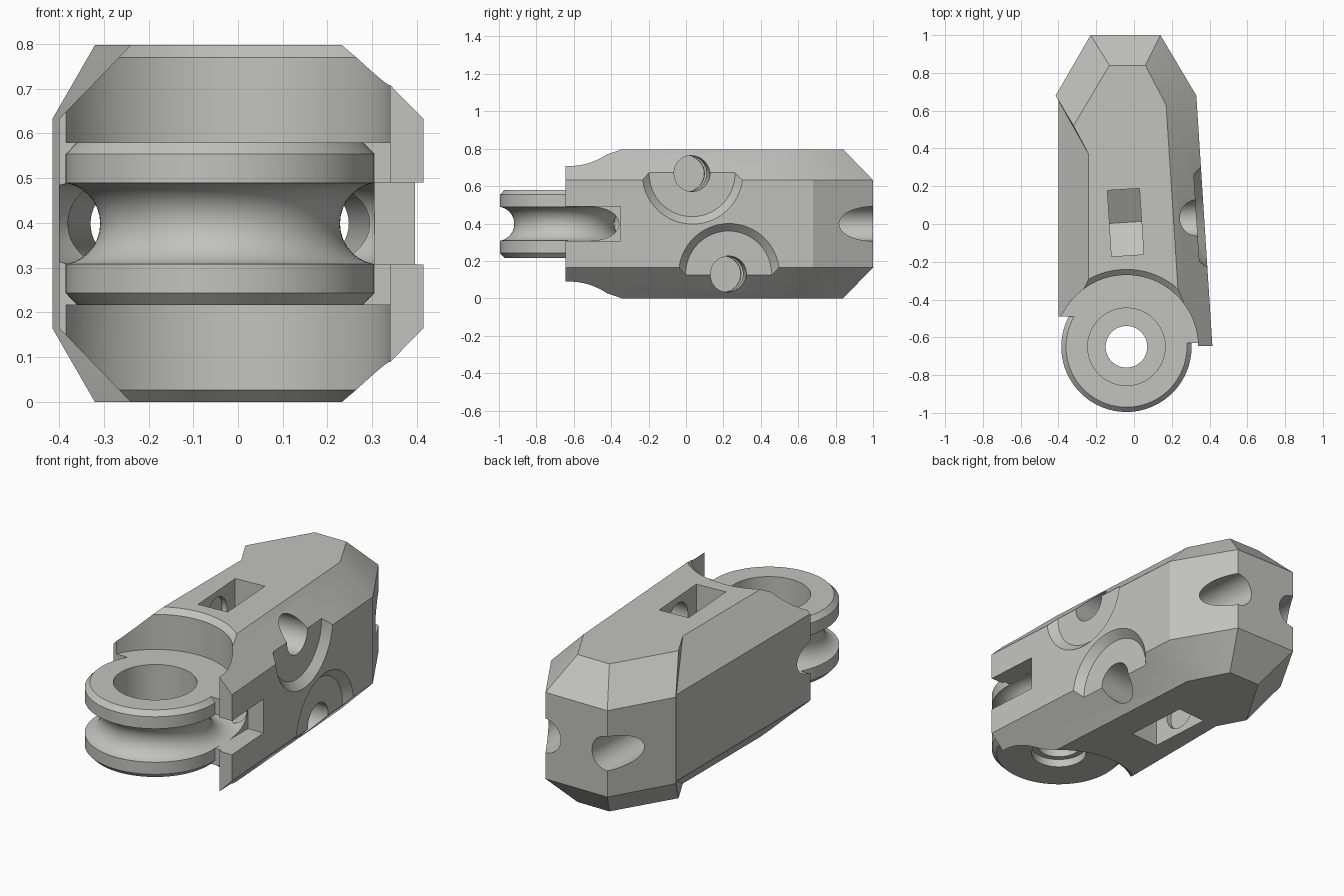
import bpy, bmesh, math
from mathutils import Vector, Matrix

if "Cube" in bpy.data.objects:
    bpy.data.objects.remove(bpy.data.objects["Cube"])

grey = bpy.data.materials.new("warm grey")
grey.diffuse_color = (0.54, 0.54, 0.51, 1)
grey.use_nodes = True
grey.node_tree.nodes["Principled BSDF"].inputs["Base Color"].default_value = grey.diffuse_color
HX, HY, MID = -0.04, -0.65, 0.3985      # hinge axis and mid height
TILT = math.radians(3.67)               # right flank leans by this angle


def make(name, bm):
    bmesh.ops.recalc_face_normals(bm, faces=bm.faces)
    me = bpy.data.meshes.new(name)
    bm.to_mesh(me)
    bm.free()
    ob = bpy.data.objects.new(name, me)
    bpy.context.collection.objects.link(ob)
    return ob


def hull(name, points):
    bm = bmesh.new()
    for p in points:
        bm.verts.new(p)
    res = bmesh.ops.convex_hull(bm, input=bm.verts)
    junk = {g for g in res["geom_interior"] + res["geom_unused"] if isinstance(g, bmesh.types.BMVert)}
    bmesh.ops.delete(bm, geom=list(junk), context='VERTS')
    bmesh.ops.dissolve_limit(bm, angle_limit=0.01, verts=bm.verts, edges=bm.edges)
    return make(name, bm)


def box(name, x0, x1, y0, y1, z0, z1):
    return hull(name, [(x, y, z) for x in (x0, x1) for y in (y0, y1) for z in (z0, z1)])


def revolve(name, profile, closed=False, n=96):
    """Turn an (r, z) profile about the hinge axis."""
    bm = bmesh.new()
    rings = [[bm.verts.new((HX + r * math.cos(2 * math.pi * i / n),
                            HY + r * math.sin(2 * math.pi * i / n), z)) for i in range(n)]
             for r, z in profile]
    pairs = list(zip(rings, rings[1:]))
    if closed:
        pairs.append((rings[-1], rings[0]))
    else:
        bm.faces.new(rings[0])
        bm.faces.new(rings[-1])
    for a, b in pairs:
        for i in range(n):
            j = (i + 1) % n
            bm.faces.new((a[i], a[j], b[j], b[i]))
    return make(name, bm)


def rod(name, a, b, r1, r2, n=48):
    a, b = Vector(a), Vector(b)
    d = b - a
    bm = bmesh.new()
    m = Matrix.Translation((a + b) / 2) @ d.to_track_quat('Z', 'Y').to_matrix().to_4x4()
    bmesh.ops.create_cone(bm, cap_ends=True, segments=n, radius1=r1, radius2=r2,
                          depth=d.length, matrix=m)
    return make(name, bm)


def combine(target, tool, op='DIFFERENCE'):
    mod = target.modifiers.new("cut", 'BOOLEAN')
    mod.operation, mod.solver, mod.object = op, 'EXACT', tool
    bpy.context.view_layer.objects.active = target
    bpy.ops.object.modifier_apply(modifier=mod.name)
    bpy.data.objects.remove(tool)


def chamfered(name, mid, cap):
    """Solid with a vertical band and sloped edges above and below."""
    return hull(name, [(x, y, z) for x, y in mid for z in (0.165, 0.632)] +
                [(x, y, z) for x, y in cap for z in (0, 0.797)])


# main body with its wider faceted end
body = chamfered("link_body",
                 [(-0.4, 0.655), (0.33, 0.68), (0.415, -0.645), (-0.4, -0.645)],
                 [(-0.24, 0.37), (0.17, 0.63), (0.252, -0.645), (-0.24, -0.645)])
head = chamfered("head",
                 [(-0.415, 0.68), (-0.23, 1), (0.14, 1), (0.33, 0.68)],
                 [(-0.32, 0.52), (-0.13, 0.84), (0.06, 0.84), (0.17, 0.63), (-0.24, 0.37)])
combine(body, head, 'UNION')

# round clearances above and below the pulley
for top in (True, False):
    prof = [(0.38, 0.58), (0.38, 0.77), (0.41, 0.797), (0.41, 0.9)]
    if not top:
        prof = [(r, 2 * MID - z) for r, z in prof]
    combine(body, revolve("clearance", prof))

# stop faces beside the pulley
combine(body, box("left_stop", -0.6, -0.1, -0.8, -0.49, -0.1, 0.9))
combine(body, box("right_stop", -0.2, 0.34, -0.8, -0.63, 0.1, 0.7))

# pulley disc, cable groove and stepped bore
disc = revolve("disc", [(0.32, 0.217), (0.345, 0.243), (0.345, 0.554), (0.32, 0.58)])
combine(body, disc, 'UNION')
groove = [(0.36 + 0.092 * math.cos(t * math.pi / 16), MID + 0.092 * math.sin(t * math.pi / 16))
          for t in range(32)]
combine(body, revolve("groove", groove, closed=True))
combine(body, box("ear_slot", 0.305, 0.6, -0.8, -0.35, 0.307, 0.49))
combine(body, revolve("bore", [(0.14, 0.1), (0.14, 0.26), (0.11, 0.26), (0.11, 0.31),
                               (0.205, 0.31), (0.205, 0.7)]))

# cable channels leaving through the rear corners
for a, b in (((-0.29, -0.4), (-0.228, 1.05)), ((0.243, -0.35), (0.138, 1.05))):
    combine(body, rod("channel", (*a, MID), (*b, MID), 0.092, 0.092))

# screw seats, screw bores and nut pockets, one high and one low
out = Vector((math.cos(TILT), math.sin(TILT), 0))
for y, z, s in ((0.035, 0.667, 1), (0.23, 0.13, -1)):
    face = Vector((0.33 + (0.68 - y) * math.tan(TILT), y, z))
    combine(body, rod("seat", face - out * 0.04, face + out * 0.02, 0.23, 0.29, 64))
    combine(body, rod("screw_bore", face - out * 0.53, face + out * 0.1, 0.096, 0.096))
    centre = face - out * 0.417
    along = Vector((-out.y, out.x, 0))
    pts = [centre + out * dx + along * dy + Vector((0, 0, s * dz))
           for dx in (-0.085, 0.085)
           for dy, dz in ((-0.175, 0.3), (0.175, 0.3), (-0.175, -0.1), (0.175, -0.1), (0, -0.2))]
    combine(body, hull("nut_pocket", pts))

# finish
body.data.materials.clear()
body.data.materials.append(grey)
for p in body.data.polygons:
    p.material_index = 0
bpy.ops.object.select_all(action='DESELECT')
body.select_set(True)
bpy.context.view_layer.objects.active = body
bpy.ops.object.shade_smooth_by_angle(angle=math.radians(20))
